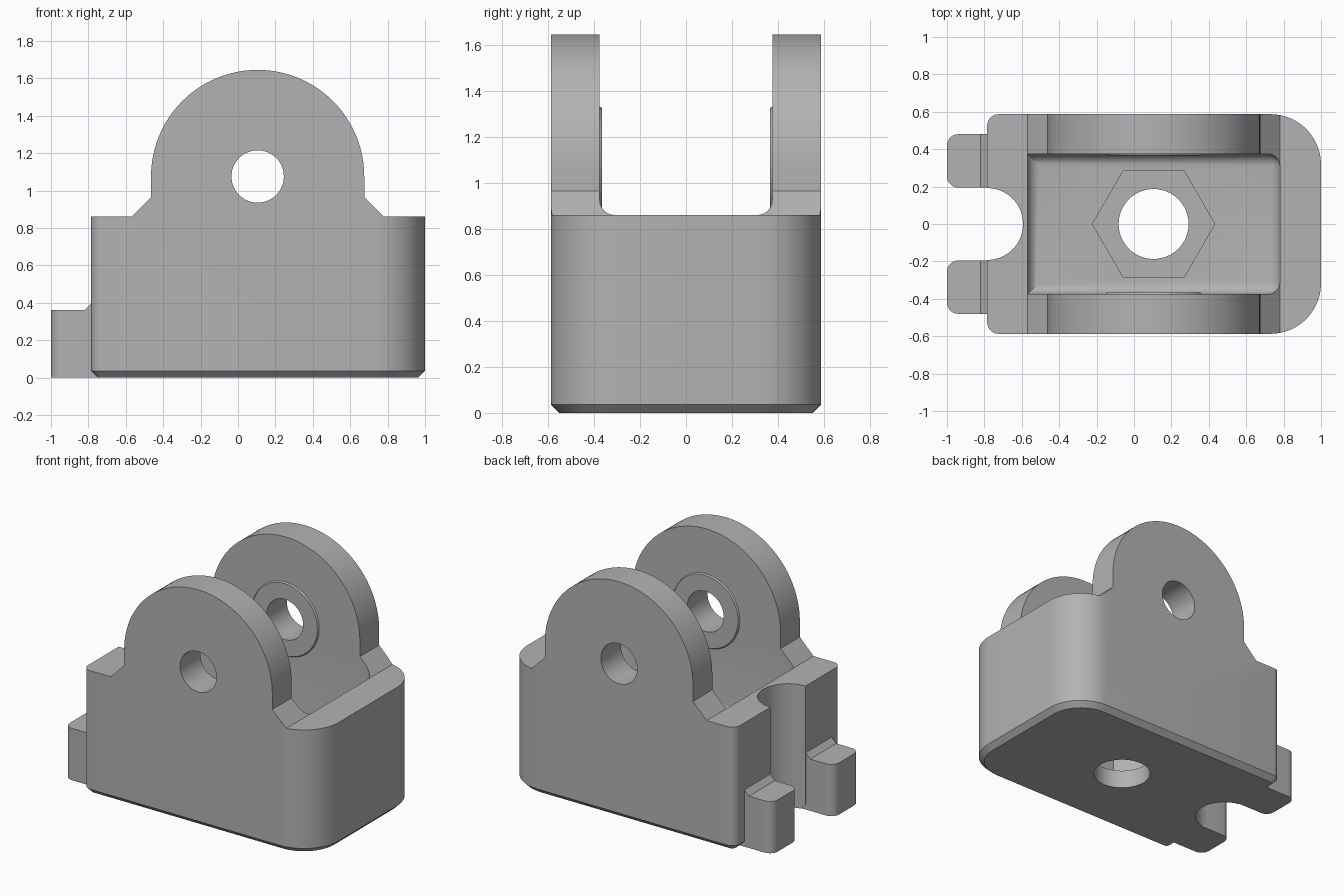
import bpy, bmesh, math
from mathutils import Vector, Matrix

if "Cube" in bpy.data.objects:
    bpy.data.objects.remove(bpy.data.objects["Cube"], do_unlink=True)

grey = bpy.data.materials.new("plain grey")
grey.use_nodes = True
grey.diffuse_color = (0.45, 0.45, 0.45, 1)
grey.node_tree.nodes["Principled BSDF"].inputs["Base Color"].default_value = grey.diffuse_color


def finish(bm, name):
    bmesh.ops.recalc_face_normals(bm, faces=bm.faces[:])
    mesh = bpy.data.meshes.new(name)
    bm.to_mesh(mesh)
    bm.free()
    mesh.materials.append(grey)
    obj = bpy.data.objects.new(name, mesh)
    bpy.context.collection.objects.link(obj)
    return obj


def prism(points, depth):
    """Extrude a closed outline of 3D points along the depth vector."""
    bm = bmesh.new()
    face = bm.faces.new([bm.verts.new(p) for p in points])
    out = bmesh.ops.extrude_face_region(bm, geom=[face])
    moved = [v for v in out["geom"] if isinstance(v, bmesh.types.BMVert)]
    bmesh.ops.translate(bm, verts=moved, vec=Vector(depth))
    bmesh.ops.recalc_face_normals(bm, faces=bm.faces[:])
    return bm


def bevel(bm, rule, size, segments):
    """Bevel every edge whose two end points satisfy the rule."""
    edges = [e for e in bm.edges if rule(e.verts[0].co, e.verts[1].co)]
    bmesh.ops.bevel(bm, geom=edges, offset=size, segments=segments,
                    profile=0.5, affect='EDGES')


def cylinder(name, centre, r1, r2, length, axis='Z', sides=64):
    turn = Matrix.Rotation(math.pi / 2, 4, 'X') if axis == 'Y' else Matrix()
    bm = bmesh.new()
    bmesh.ops.create_cone(bm, cap_ends=True, segments=sides, radius1=r1, radius2=r2,
                          depth=length, matrix=Matrix.Translation(centre) @ turn)
    return finish(bm, name)


def combine(target, tool, operation):
    mod = target.modifiers.new("join", 'BOOLEAN')
    mod.operation, mod.solver, mod.object = operation, 'EXACT', tool
    bpy.context.view_layer.objects.active = target
    bpy.ops.object.modifier_apply(modifier=mod.name)
    bpy.data.objects.remove(tool, do_unlink=True)


def vertical(a, b):
    return abs(a.x - b.x) < 0.001 and abs(a.y - b.y) < 0.001


LEFT, RIGHT, SIDE, RIM = -0.785, 1.0, 0.587, 0.86
AXLE_X, AXLE_Z, LUG_R, INNER = 0.105, 1.075, 0.57, 0.375

# Body block: rounded plan with a chamfered base
block = prism([(LEFT, -SIDE, 0), (RIGHT, -SIDE, 0), (RIGHT, SIDE, 0), (LEFT, SIDE, 0)],
              (0, 0, 2))
bevel(block, lambda a, b: vertical(a, b) and a.x > 0, 0.27, 16)
bevel(block, lambda a, b: vertical(a, b) and a.x < LEFT + 0.001, 0.06, 8)
bevel(block, lambda a, b: max(a.z, b.z) < 0.001, 0.036, 1)
bracket = finish(block, "clevis_bracket")

# Side profile: straight rim, sloped shoulders and round lug
arc = [(AXLE_X + LUG_R * math.cos(math.pi * i / 48), -0.8,
        AXLE_Z + LUG_R * math.sin(math.pi * i / 48)) for i in range(49)]
lug_right, lug_left = AXLE_X + LUG_R, AXLE_X - LUG_R
shoulder = 0.105
outline = [(-1.2, -0.8, -0.2), (1.2, -0.8, -0.2), (1.2, -0.8, RIM),
           (lug_right + shoulder, -0.8, RIM), (lug_right, -0.8, RIM + shoulder)]
outline += arc + [(lug_left, -0.8, RIM + shoulder), (lug_left - shoulder, -0.8, RIM),
                  (-1.2, -0.8, RIM)]
combine(bracket, finish(prism(outline, (0, 1.6, 0)), "side_profile"), 'INTERSECT')

# Pocket between the lugs, with rounded floor edges and rounded far corners
p0, p1, floor = lug_left - shoulder, lug_right + shoulder, 0.40
pocket = prism([(p0, -INNER, floor), (p1, -INNER, floor), (p1, INNER, floor),
                (p0, INNER, floor)], (0, 0, 2))
bevel(pocket, lambda a, b: max(a.z, b.z) < floor + 0.001
      or (vertical(a, b) and a.x > 0), 0.065, 6)
combine(bracket, finish(pocket, "pocket_cutter"), 'DIFFERENCE')

# Low bosses on the inner lug faces
for s in (-1, 1):
    radii = (0.27, 0.25) if s > 0 else (0.25, 0.27)
    boss = cylinder("boss", (AXLE_X, s * (INNER + 0.005), AXLE_Z), *radii, 0.03, 'Y')
    combine(bracket, boss, 'UNION')

# Two low prongs at the end
for s in (-1, 1):
    prong = prism([(-1, s * 0.195, 0), (-0.7, s * 0.195, 0), (-0.7, s * 0.195, 0.395),
                   (LEFT, s * 0.195, 0.395), (-0.82, s * 0.195, 0.36),
                   (-1, s * 0.195, 0.36)], (0, s * 0.285, 0))
    bevel(prong, lambda a, b: vertical(a, b) and a.x < -0.99, 0.06, 8)
    combine(bracket, finish(prong, "prong"), 'UNION')

# End notch, axle hole, bolt hole and hexagonal nut seat
cutters = [
    cylinder("notch_cutter", (LEFT, 0, 0.5), 0.192, 0.192, 2),
    cylinder("axle_cutter", (AXLE_X, 0, AXLE_Z), 0.14, 0.14, 2, 'Y'),
    cylinder("bolt_cutter", (AXLE_X, 0, 0.1), 0.187, 0.187, 0.8),
]
hexagon = [(AXLE_X + 0.327 * math.cos(math.pi * i / 3),
            0.327 * math.sin(math.pi * i / 3), 0.13) for i in range(6)]
cutters.append(finish(prism(hexagon, (0, 0, 0.6)), "nut_cutter"))
for cutter in cutters:
    combine(bracket, cutter, 'DIFFERENCE')

# Smooth the curved walls and keep the edges sharp
bpy.ops.object.select_all(action='DESELECT')
bracket.select_set(True)
bpy.context.view_layer.objects.active = bracket
bpy.ops.object.shade_smooth_by_angle(angle=math.radians(30))
